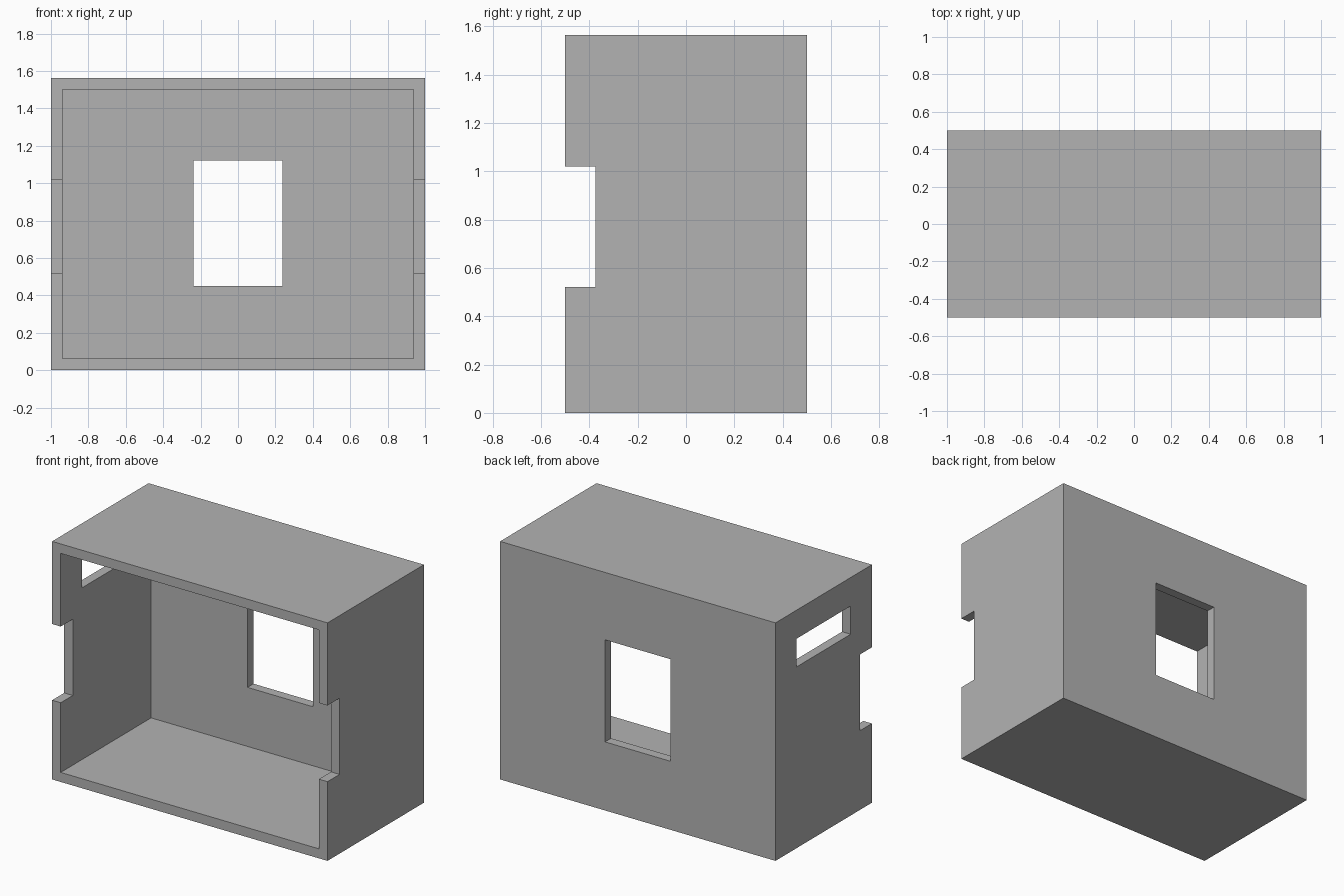
import bpy

cube = bpy.data.objects.get("Cube")
if cube:
    bpy.data.objects.remove(cube, do_unlink=True)

WIDTH, DEPTH, HEIGHT, WALL = 2.0, 1.0, 1.5625, 0.0625
X, Y = WIDTH / 2, DEPTH / 2
OVER = 0.1  # cutters reach past the walls

grey = bpy.data.materials.new("plain_grey")
grey.use_nodes = True
colour = (0.45, 0.45, 0.45, 1)
grey.diffuse_color = colour
grey.node_tree.nodes["Principled BSDF"].inputs["Base Color"].default_value = colour


def box(name, low, high):
    """Axis-aligned box between two corners."""
    centre = [(a + b) / 2 for a, b in zip(low, high)]
    bpy.ops.mesh.primitive_cube_add(size=1, location=centre)
    obj = bpy.context.object
    obj.name = name
    obj.scale = [b - a for a, b in zip(low, high)]
    bpy.ops.object.transform_apply(location=True, rotation=False, scale=True)
    obj.data.materials.append(grey)
    return obj


def cut(target, name, low, high):
    """Subtract a box from the target and discard the cutter."""
    cutter = box(name, low, high)
    cutter.hide_render = True
    mod = target.modifiers.new(name, 'BOOLEAN')
    mod.operation = 'DIFFERENCE'
    mod.solver = 'EXACT'
    mod.object = cutter
    bpy.ops.object.select_all(action='DESELECT')
    bpy.context.view_layer.objects.active = target
    target.select_set(True)
    bpy.ops.object.modifier_apply(modifier=mod.name)
    bpy.data.objects.remove(cutter, do_unlink=True)


# Outer housing, hollowed from the open front
housing = box("housing", (-X, -Y, 0), (X, Y, HEIGHT))
cut(housing, "cavity", (-X + WALL, -Y - OVER, WALL),
    (X - WALL, Y - WALL, HEIGHT - WALL))

# Window in the back wall
cut(housing, "back_window", (-0.2375, Y - WALL - OVER, 0.45),
    (0.2375, Y + OVER, 1.12))

# Matching notches in the front edges of both side walls
for side, name in ((-1, "right_notch"), (1, "left_notch")):
    a, b = sorted((side * (X - WALL - OVER), side * (X + OVER)))
    cut(housing, name, (a, -Y - OVER, 0.52), (b, -0.375, 1.02))

# Slot high in one side wall
cut(housing, "side_slot", (-X - OVER, -0.28, 1.19),
    (-X + WALL + OVER, 0.28, 1.375))
